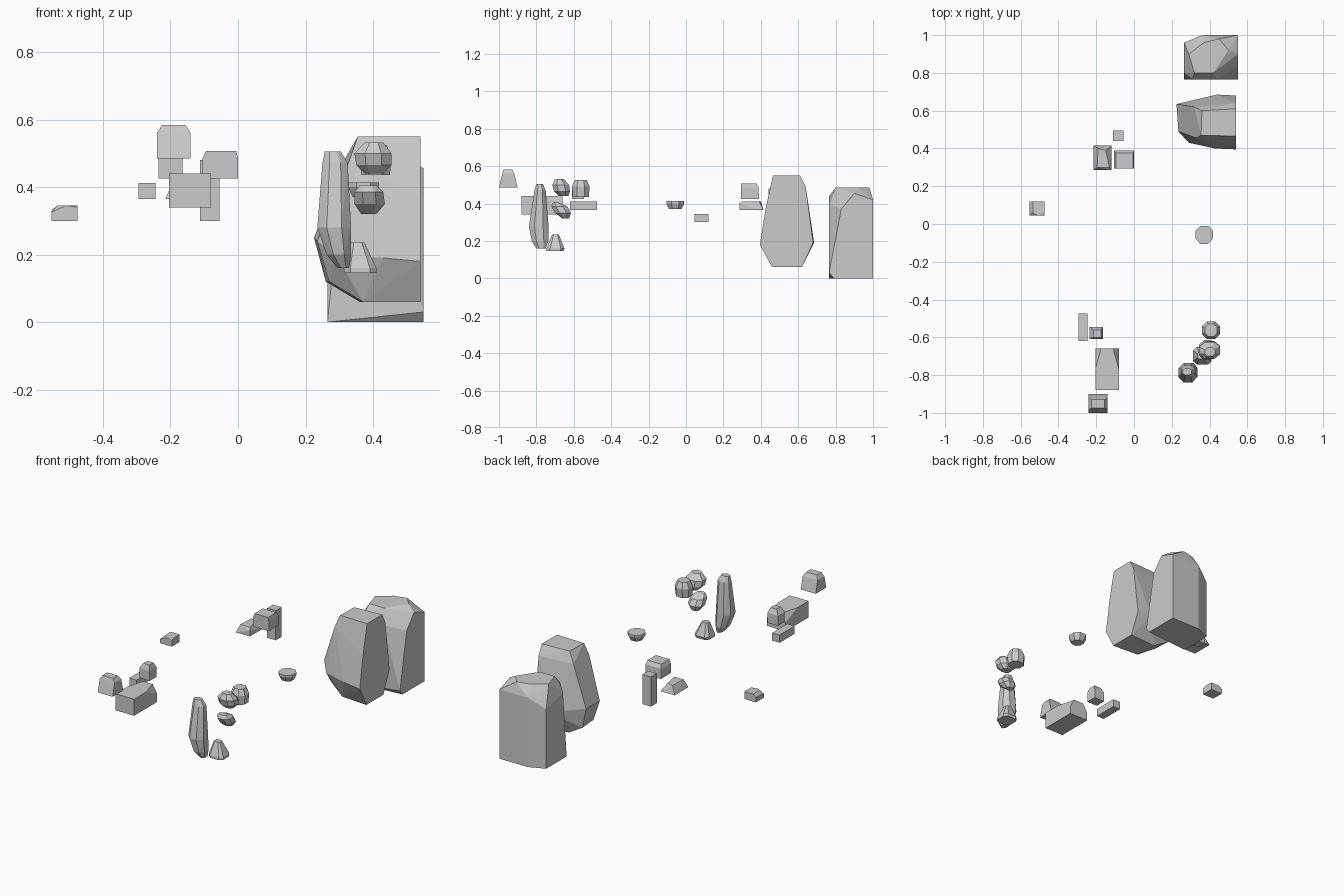
import bpy, bmesh


def hull(name, pts):
    """Flat-faced rock: convex hull of a few corner points."""
    bm = bmesh.new()
    for p in pts:
        bm.verts.new(p)
    res = bmesh.ops.convex_hull(bm, input=bm.verts[:])
    junk = {g for g in res["geom_interior"] + res["geom_unused"]
            if isinstance(g, bmesh.types.BMVert)}
    bmesh.ops.delete(bm, geom=list(junk), context='VERTS')
    bmesh.ops.dissolve_limit(bm, angle_limit=0.03, verts=bm.verts[:], edges=bm.edges[:])
    bmesh.ops.recalc_face_normals(bm, faces=bm.faces[:])
    me = bpy.data.meshes.new(name)
    bm.to_mesh(me)
    bm.free()
    ob = bpy.data.objects.new(name, me)
    bpy.context.collection.objects.link(ob)
    return ob


def rings(name, levels, cut=0.28):
    """Rock from stacked rectangles (z, x0, x1, y0, y1) with cut corners."""
    pts = []
    for z, x0, x1, y0, y1 in levels:
        cx, cy = (x1 - x0) * cut, (y1 - y0) * cut
        for xa, sx in ((x0, 1), (x1, -1)):
            for ya, sy in ((y0, 1), (y1, -1)):
                pts.append((xa + sx * cx, ya, z))
                if cut:
                    pts.append((xa, ya + sy * cy, z))
    return hull(name, pts)


# Two large boulders
hull("rear_boulder", [
    (.265, .765, 0), (.55, .79, 0), (.55, .765, .03), (.55, 1, 0), (.36, 1, 0), (.265, .96, 0),
    (.55, 1, .42), (.55, .90, .455), (.55, .83, .37), (.44, .765, .40), (.31, .765, .44),
    (.265, .80, .40), (.265, .96, .36), (.36, 1, .42), (.29, .90, .485), (.37, .96, .485),
    (.45, .98, .485), (.50, .92, .485), (.32, .80, .485), (.42, .80, .485)])
hull("front_boulder", [
    (.54, .465, .55), (.54, .61, .55), (.36, .60, .55), (.355, .47, .55), (.54, .64, .49),
    (.32, .62, .49), (.33, .455, .48), (.54, .425, .37), (.225, .635, .25), (.235, .49, .24),
    (.29, .43, .20), (.43, .40, .19), (.54, .395, .18), (.54, .68, .19), (.44, .685, .19),
    (.26, .62, .12), (.27, .50, .12), (.54, .46, .06), (.54, .62, .06), (.36, .61, .06),
    (.37, .47, .06)])

# Cluster of rounded stones at the front right
rings("tall_shard", [(.505, .257, .305, -.80, -.765), (.47, .25, .325, -.81, -.75),
                     (.28, .235, .335, -.84, -.735), (.20, .262, .335, -.825, -.735),
                     (.16, .295, .33, -.80, -.75)])
rings("cone_stone", [(.145, .315, .41, -.745, -.655), (.16, .313, .41, -.745, -.65),
                     (.235, .335, .375, -.715, -.68)], .2)
rings("upper_stone", [(.44, .375, .43, -.68, -.63), (.465, .35, .455, -.705, -.62),
                      (.50, .345, .455, -.715, -.625), (.532, .375, .43, -.70, -.655)])
rings("middle_stone", [(.435, .365, .45, -.605, -.52), (.49, .36, .455, -.61, -.515),
                       (.525, .375, .44, -.595, -.53)])
rings("lower_stone", [(.32, .365, .41, -.66, -.625), (.35, .345, .435, -.70, -.615),
                      (.385, .345, .43, -.72, -.635), (.405, .36, .41, -.71, -.68)])
rings("single_stone", [(.37, .34, .405, -.09, -.025), (.40, .325, .418, -.105, -.01),
                       (.413, .325, .418, -.105, -.01)])

# Blocky chips on the left
hull("long_block", [(x, y, .34) for x in (-.205, -.08) for y in (-.88, -.66)] +
     [(x, y, .44) for x in (-.205, -.08) for y in (-.88, -.77)] +
     [(-.175, -.66, .44), (-.11, -.66, .44), (-.205, -.66, .39), (-.08, -.66, .39)])
rings("front_chip", [(.485, -.24, -.14, -1, -.9), (.56, -.24, -.14, -.982, -.918),
                     (.583, -.225, -.155, -.975, -.93)], 0)
rings("upright_chip", [(.425, -.235, -.165, -.61, -.545), (.485, -.235, -.165, -.61, -.545),
                       (.515, -.215, -.175, -.60, -.56)], 0)
rings("bar_chip", [(.365, -.295, -.245, -.62, -.475), (.412, -.295, -.245, -.62, -.475)], 0)
hull("left_chip", [(x, y, .30) for x in (-.553, -.475) for y in (.045, .12)] +
     [(x, y, .345) for x in (-.535, -.475) for y in (.06, .12)] +
     [(-.553, .12, .33), (-.553, .045, .325), (-.475, .045, .34), (-.51, .045, .345)])
hull("wedge_chip", [(-.215, .285, .365), (-.12, .285, .365), (-.12, .415, .365), (-.215, .415, .365),
                    (-.12, .285, .40), (-.195, .30, .412), (-.13, .30, .412), (-.19, .40, .412),
                    (-.15, .39, .412)])
rings("cap_chip", [(.425, -.105, 0, .295, .39), (.485, -.105, 0, .295, .388),
                   (.507, -.095, -.005, .295, .375)], 0)
rings("post_chip", [(.30, -.112, -.055, .44, .495), (.48, -.112, -.055, .44, .495)], 0)
